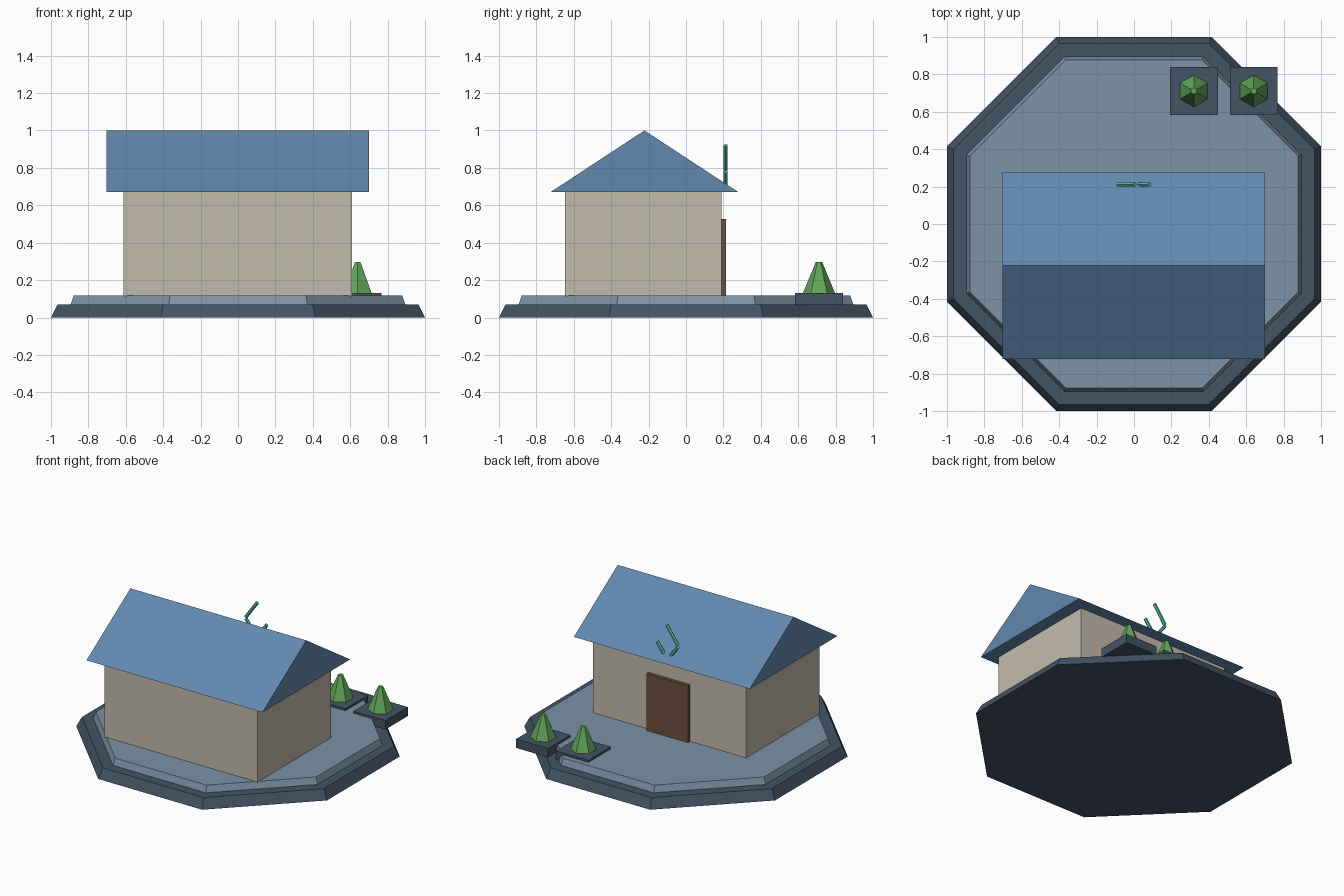
import bpy
import bmesh
from math import pi, cos
from mathutils import Vector

cube = bpy.data.objects.get("Cube")
if cube:
    bpy.data.objects.remove(cube, do_unlink=True)


def material(name, hex_code):
    """Flat material from an sRGB hex string."""
    srgb = [int(hex_code[i:i + 2], 16) / 255 for i in (0, 2, 4)]
    color = [((c + 0.055) / 1.055) ** 2.4 for c in srgb] + [1]
    mat = bpy.data.materials.new(name)
    mat.use_nodes = True
    mat.diffuse_color = color
    mat.node_tree.nodes["Principled BSDF"].inputs["Base Color"].default_value = color
    return mat


slate = material("dark slate", "435364")
paving = material("blue grey paving", "7C93A6")
plaster = material("beige plaster", "C4BBAC")
roofing = material("blue roofing", "6289B0")
wood = material("brown wood", "6E503D")
leaf = material("leaf green", "62A65A")
teal = material("teal metal", "52BFA6")


def finish(name, bm, mat):
    bmesh.ops.recalc_face_normals(bm, faces=bm.faces)
    mesh = bpy.data.meshes.new(name)
    bm.to_mesh(mesh)
    bm.free()
    mesh.materials.append(mat)
    obj = bpy.data.objects.new(name, mesh)
    bpy.context.collection.objects.link(obj)
    return obj


def box(name, mat, x, y, z):
    """Box from (min, max) ranges on each axis."""
    bm = bmesh.new()
    bmesh.ops.create_cube(bm, size=1)
    for v in bm.verts:
        v.co = [(r[0] + r[1]) / 2 + c * (r[1] - r[0]) for c, r in zip(v.co, (x, y, z))]
    return finish(name, bm, mat)


def frustum(name, mat, sides, r1, r2, z1, z2, centre=(0, 0), turn=0):
    bm = bmesh.new()
    bmesh.ops.create_cone(bm, cap_ends=True, segments=sides, radius1=r1,
                          radius2=r2, depth=z2 - z1)
    obj = finish(name, bm, mat)
    obj.location = (*centre, (z1 + z2) / 2)
    obj.rotation_euler.z = turn
    return obj


def rod(name, mat, start, end, radius):
    a, b = Vector(start), Vector(end)
    bm = bmesh.new()
    bmesh.ops.create_cone(bm, cap_ends=True, segments=6, radius1=radius,
                          radius2=radius, depth=(b - a).length)
    obj = finish(name, bm, mat)
    obj.location = (a + b) / 2
    obj.rotation_euler = (b - a).to_track_quat("Z", "Y").to_euler()
    return obj


# Stepped octagonal ground, sized by distance to its flat sides
flat = 1 / cos(pi / 8)
frustum("ground_base", slate, 8, flat, 0.965 * flat, 0, 0.07, turn=pi / 8)
frustum("ground_terrace", paving, 8, 0.895 * flat, 0.878 * flat, 0.07, 0.117, turn=pi / 8)

# House body and door
box("walls", plaster, (-0.613, 0.61), (-0.648, 0.19), (0.115, 0.675))
box("door", wood, (-0.165, 0.165), (0.185, 0.215), (0.115, 0.527))

# Gable roof as an extruded triangle
bm = bmesh.new()
profile = [(-0.722, 0.672), (0.278, 0.672), (-0.222, 1.0)]
face = bm.faces.new([bm.verts.new((-0.703, y, z)) for y, z in profile])
sweep = bmesh.ops.extrude_face_region(bm, geom=[face], use_keep_orig=True)
bmesh.ops.translate(bm, vec=(1.403, 0, 0),
                    verts=[g for g in sweep["geom"] if isinstance(g, bmesh.types.BMVert)])
finish("gable_roof", bm, roofing)

# Thin bent rods over the door
rods = {
    "sign_upper_rod": ((0.005, 0.92), (-0.085, 0.793)),
    "sign_lower_rod": ((-0.085, 0.783), (-0.012, 0.685)),
    "sign_side_rod": ((0.082, 0.78), (0.012, 0.685)),
}
for name, ends in rods.items():
    rod(name, teal, *[(x, 0.212, z) for x, z in ends], 0.012)

# Planted shrubs on square slabs
for side, cx in (("inner", 0.32), ("outer", 0.64)):
    box(side + "_planter", slate, (cx - 0.128, cx + 0.128), (0.583, 0.839), (0.068, 0.132))
    frustum(side + "_shrub", leaf, 6, 0.086, 0.017, 0.13, 0.297, (cx, 0.711))
